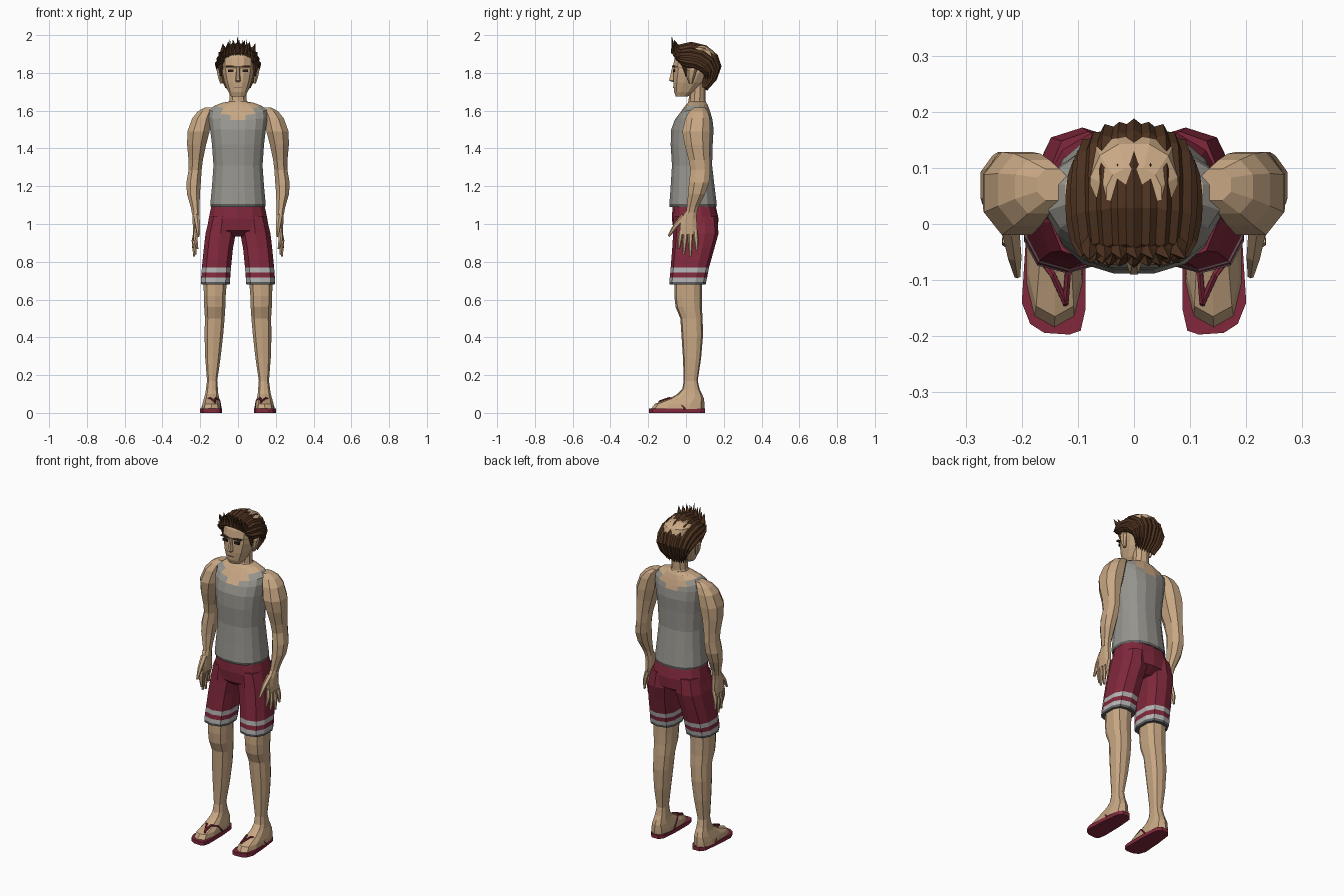
import bpy, bmesh
from math import sin, cos, pi, radians
from mathutils import Vector as V


def material(name, rgb):
    m = bpy.data.materials.new(name)
    m.diffuse_color = (*rgb, 1)
    return m


SKIN = material("skin", (.58, .39, .23))
RED = material("red_cloth", (.22, .022, .045))
GREY = material("grey_cloth", (.31, .30, .27))
DARK = material("hem", (.12, .12, .12))
WHITE = material("stripe", (.45, .45, .45))
HAIR = material("hair", (.075, .032, .014))
EYE = material("eye", (.025, .015, .012))
LIP = material("lip", (.32, .17, .11))


def finish(name, bm, mats, pick=None, mirror=False):
    bmesh.ops.recalc_face_normals(bm, faces=bm.faces)
    if pick:
        for f in bm.faces:
            f.material_index = pick(f.calc_center_median())
    me = bpy.data.meshes.new(name)
    bm.to_mesh(me)
    bm.free()
    ob = bpy.data.objects.new(name, me)
    bpy.context.collection.objects.link(ob)
    for m in mats:
        me.materials.append(m)
    if mirror:
        ob.modifiers.new("mirror", 'MIRROR').use_mirror_merge = False
    return ob


def skin_rings(bm, rings):
    loops = [[bm.verts.new(p) for p in r] for r in rings]
    n = len(loops[0])
    for a, b in zip(loops, loops[1:]):
        for i in range(n):
            bm.faces.new((a[i], a[(i + 1) % n], b[(i + 1) % n], b[i]))
    bm.faces.new(loops[0])
    bm.faces.new(loops[-1])


def ring(z, cx, rx, y0, y1, n=10, p=.8, dip=0):
    """Horizontal rounded section; dip lowers its front and back."""
    out = []
    for i in range(n):
        a = 2 * pi * (i + .5) / n
        c, s = cos(a), sin(a)
        out.append(V((cx + rx * abs(c) ** p * (1 if c > 0 else -1),
                      (y0 + y1) / 2 + (y1 - y0) / 2 * abs(s) ** p * (1 if s > 0 else -1),
                      z - dip * s * s)))
    return out


def loft(name, rows, mats, n=10, p=.8, pick=None, mirror=False):
    bm = bmesh.new()
    skin_rings(bm, [ring(*r[:5], n, p, *r[5:]) for r in rows])
    return finish(name, bm, mats, pick, mirror)


def tube(bm, pts, radii, n=6):
    pts = [V(p) for p in pts]
    rings = []
    for i, (p, r) in enumerate(zip(pts, radii)):
        d = (pts[min(i + 1, len(pts) - 1)] - pts[max(i - 1, 0)]).normalized()
        u = d.cross(V((1, 0, .1))).normalized()
        w = d.cross(u)
        rings.append([p + r * (u * cos(2 * pi * k / n) + w * sin(2 * pi * k / n)) for k in range(n)])
    skin_rings(bm, rings)


def box(name, loc, size, mat, mirror=True):
    bm = bmesh.new()
    bmesh.ops.create_cube(bm, size=1)
    for v in bm.verts:
        v.co = V([v.co[i] * size[i] + loc[i] for i in range(3)])
    return finish(name, bm, [mat], None, mirror)


# Tank top with scooped neckline, shoulders in skin
def shirt_pick(c):
    if c.z < 1.10:
        return 2
    scoop = 1.56 + 4.5 * c.x * c.x
    return 1 if c.z > scoop or c.z > 1.635 else 0


loft("tank_top", [(1.09, 0, .146, -.088, .163), (1.105, 0, .149, -.09, .165),
                  (1.20, 0, .14, -.083, .153), (1.31, 0, .132, -.076, .14),
                  (1.42, 0, .14, -.083, .143), (1.50, 0, .15, -.08, .148),
                  (1.565, 0, .158, -.062, .142, .015), (1.605, 0, .155, -.042, .135, .03),
                  (1.628, 0, .125, -.02, .125, .022), (1.642, 0, .085, 0, .115, .01),
                  (1.648, 0, .05, .015, .105)],
     [GREY, SKIN, DARK], 16, .85, shirt_pick)

# Neck and head
loft("neck", [(1.62, 0, .062, .005, .115), (1.655, 0, .048, .014, .103),
              (1.75, 0, .046, .02, .105)], [SKIN], 10, 1)
loft("head", [(1.675, 0, .038, -.055, .01), (1.70, 0, .053, -.065, .05),
              (1.75, 0, .073, -.069, .10), (1.80, 0, .085, -.068, .135),
              (1.825, 0, .087, -.066, .15), (1.835, 0, .09, -.072, .155),
              (1.88, 0, .09, -.063, .165), (1.92, 0, .08, -.04, .145),
              (1.945, 0, .05, .0, .10)], [SKIN], 12, .8)

# Face details
bm = bmesh.new()
skin_rings(bm, [[V((-a, -.06, z)), V((-b, y, z)), V((b, y, z)), V((a, -.06, z))]
                for z, a, b, y in [(1.752, .014, .006, -.076), (1.76, .017, .007, -.09),
                                   (1.80, .011, .005, -.08), (1.832, .010, .005, -.073)]])
finish("nose", bm, [SKIN])
box("eye", (.038, -.064, 1.812), (.03, .012, .014), EYE)
box("eyebrow", (.042, -.066, 1.835), (.044, .014, .008), HAIR)
box("mouth", (0, -.064, 1.722), (.04, .01, .004), LIP, False)
loft("ear", [(1.745, .088, .008, .015, .035), (1.775, .095, .012, .005, .045),
             (1.815, .102, .013, .005, .058), (1.83, .10, .009, .02, .05)],
     [SKIN], 6, .9, mirror=True)

# Hair: swept-back locks between a centre profile and a side profile
mid = [(-.068, 1.90), (-.035, 1.94), (.03, 1.955), (.105, 1.937), (.16, 1.89),
       (.178, 1.835), (.155, 1.77), (.115, 1.725)]
side = [(-.05, 1.87), (-.025, 1.855), (.01, 1.845), (.045, 1.84), (.08, 1.825),
        (.105, 1.80), (.108, 1.77), (.095, 1.74)]
wide = [.088, .104, .112, .113, .109, .10, .083, .066]
CEN = V((0, .06, 1.84))


def hair_point(k, phi, r):
    c = max(cos(phi), 0) if abs(phi) < pi / 2 else cos(phi) * .5
    p = V((wide[k] * sin(phi), side[k][0] + (mid[k][0] - side[k][0]) * c,
           side[k][1] + (mid[k][1] - side[k][1]) * c))
    return CEN + (p - CEN) * r


bm = bmesh.new()
count = 15
step = radians(216) / count
for j in range(count):
    phi = (j - (count - 1) / 2) * step
    d = step * .56
    lift = 1.055 + .03 * (j % 2)
    rings = [[hair_point(k, phi - d, 1), hair_point(k, phi, lift),
              hair_point(k, phi + d, 1), hair_point(k, phi, .8)] for k in range(8)]
    up = max(cos(phi), 0)
    tip = hair_point(0, phi, 1) + V((.006 * sin(5 * j), -.008, .015 + up * (.068 + .014 * (j % 2))))
    end = hair_point(7, phi, 1) + V((0, -.005, -.022))
    rings.insert(0, [tip + (q - tip) * .06 for q in rings[0]])
    rings.append([end + (q - end) * .1 for q in rings[-1]])
    skin_rings(bm, rings)
# Sideburns and short upright front tufts
for s in (-1, 1):
    tube(bm, [(s * .088, -.012, 1.87), (s * .092, -.006, 1.83), (s * .09, .002, 1.78)], [.02, .014, .003], 5)
for i in range(7):
    x = (i - 3) * .026
    z = 1.925 - 3 * x * x
    tube(bm, [(x, -.02, z - .02), (x, -.05, z + .015), (x * 1.1 + .006, -.062, z + .048)], [.02, .014, .001], 4)
finish("hair", bm, [HAIR])

# Arms
loft("arm", [(1.618, .145, .03, .04, .10), (1.597, .17, .045, .015, .118),
             (1.56, .19, .056, -.008, .13), (1.49, .209, .063, -.025, .134),
             (1.42, .219, .054, -.012, .13), (1.34, .224, .041, .01, .13),
             (1.285, .227, .037, .02, .132), (1.22, .235, .041, .012, .126),
             (1.16, .236, .037, .008, .104), (1.09, .227, .025, .002, .068),
             (1.06, .224, .022, -.002, .06)], [SKIN], 8, .9, mirror=True)

# Hands
loft("palm", [(1.07, .224, .021, -.002, .06), (1.03, .222, .02, -.026, .058),
              (.985, .222, .018, -.036, .062), (.945, .224, .014, -.036, .062)],
     [SKIN], 8, .8, mirror=True)
bm = bmesh.new()
for y0, x1, y1, z1 in [(-.026, .215, -.038, .868), (-.001, .226, -.012, .838),
                       (.025, .232, .023, .828), (.05, .236, .058, .86)]:
    a, b = V((.222, y0, .965)), V((x1, y1, z1))
    tube(bm, [a, a.lerp(b, .5) + V((.006, 0, 0)), b], [.014, .012, .006])
tube(bm, [(.22, -.008, 1.04), (.213, -.055, .99), (.208, -.092, .935)], [.018, .014, .006])
finish("fingers", bm, [SKIN], None, True)

# Shorts: seat and striped legs
loft("shorts_seat", [(1.105, 0, .142, -.07, .155), (1.03, 0, .158, -.075, .172),
                     (.965, 0, .168, -.066, .168), (.935, 0, .10, -.03, .12)], [RED], 14, .8)


def stripe_pick(c):
    if c.z < .694:
        return 2
    return 1 if c.z < .718 or .744 < c.z < .77 else 0


loft("shorts_leg", [(1.04, .082, .07, -.065, .165), (.95, .092, .083, -.068, .172),
                    (.87, .104, .08, -.073, .15), (.77, .114, .08, -.081, .122),
                    (.744, .116, .08, -.083, .117), (.718, .118, .08, -.086, .112),
                    (.694, .119, .08, -.088, .107), (.68, .119, .078, -.086, .104)],
     [RED, WHITE, DARK], 10, .75, stripe_pick, True)

# Legs running down into the feet
loft("leg_and_foot", [(.72, .12, .065, -.06, .085), (.62, .123, .06, -.062, .084),
                      (.56, .123, .058, -.055, .084), (.50, .123, .054, -.03, .088),
                      (.41, .128, .051, -.024, .09), (.29, .133, .042, -.016, .08),
                      (.17, .137, .028, -.012, .062), (.125, .138, .033, -.02, .072),
                      (.10, .139, .036, -.045, .085), (.076, .14, .042, -.088, .095),
                      (.048, .141, .049, -.165, .098), (.02, .142, .052, -.185, .098)],
     [SKIN], 10, .72, mirror=True)

# Sandals: extruded sole and thong straps
sole = [(.095, -.19), (.115, -.197), (.16, -.194), (.185, -.178), (.2, -.14), (.193, -.03),
        (.18, .075), (.16, .1), (.115, .1), (.095, .075), (.087, -.02), (.086, -.15)]
bm = bmesh.new()
skin_rings(bm, [[V((x, y, z)) for x, y in sole] for z in (0, .022)])
apex = (.122, -.14, .06)
tube(bm, [(.122, -.145, .03), apex, (.145, -.09, .078), (.176, -.05, .068), (.19, -.005, .02)], [.006] * 5)
tube(bm, [apex, (.118, -.09, .078), (.1, -.055, .066), (.091, -.015, .02)], [.006] * 4)
finish("sandal", bm, [RED], None, True)
